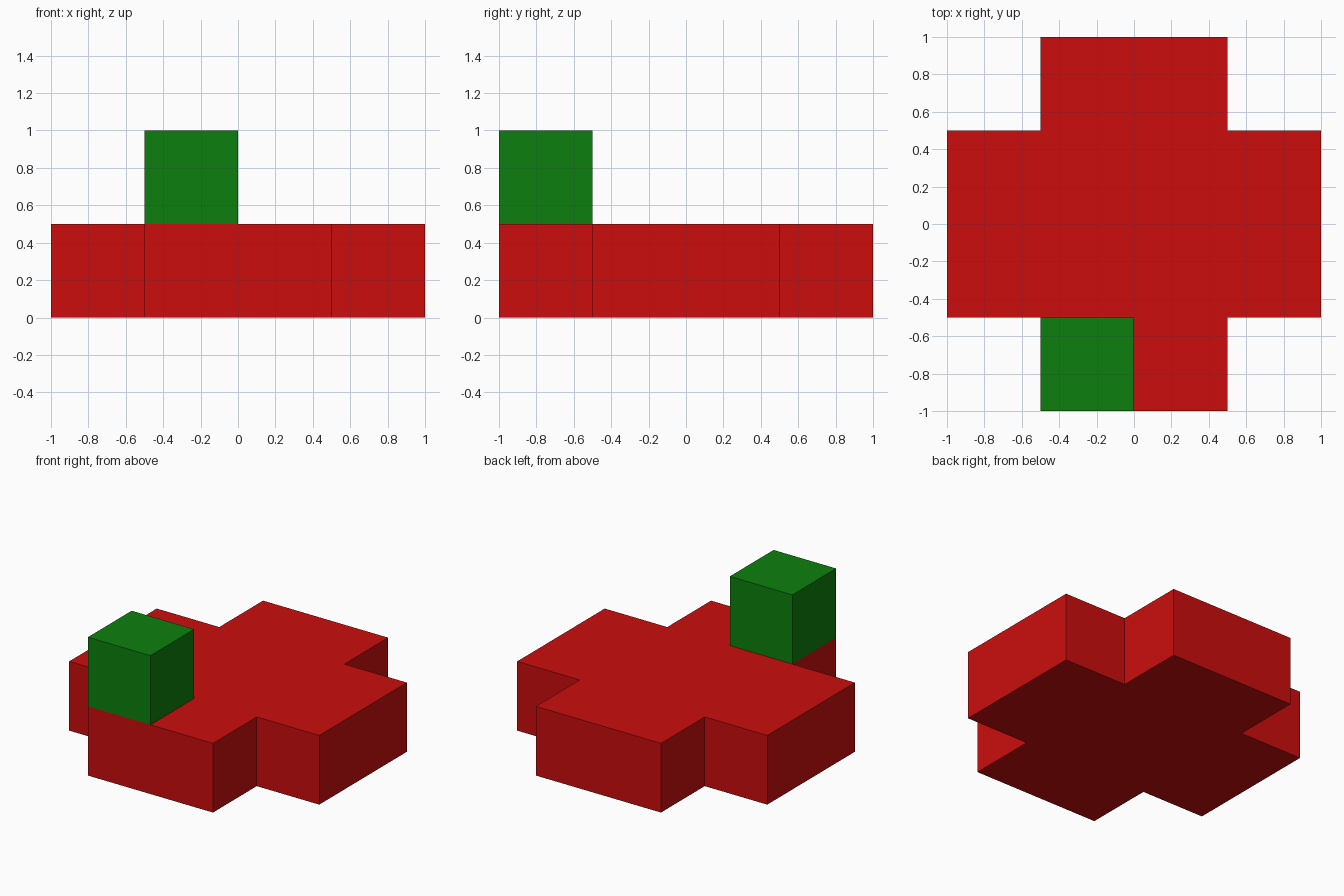
import bpy, bmesh

if "Cube" in bpy.data.objects:
    bpy.data.objects.remove(bpy.data.objects["Cube"])


def material(name, rgb):
    mat = bpy.data.materials.new(name)
    mat.diffuse_color = (*rgb, 1.0)
    return mat


def prism(name, outline, z0, z1, mat):
    """Extrude a counter-clockwise xy outline from z0 up to z1."""
    bm = bmesh.new()
    face = bm.faces.new([bm.verts.new((x, y, z0)) for x, y in outline])
    ext = bmesh.ops.extrude_face_region(bm, geom=[face], use_keep_orig=True)
    top = [g for g in ext["geom"] if isinstance(g, bmesh.types.BMVert)]
    bmesh.ops.translate(bm, verts=top, vec=(0, 0, z1 - z0))
    bmesh.ops.recalc_face_normals(bm, faces=bm.faces)
    mesh = bpy.data.meshes.new(name)
    bm.to_mesh(mesh)
    bm.free()
    mesh.materials.append(mat)
    obj = bpy.data.objects.new(name, mesh)
    bpy.context.collection.objects.link(obj)
    return obj


red = material("red", (0.604, 0.004, 0.004))
green = material("green", (0.212, 0.004, 0.004 ** 1.0))

# Plus-shaped base: one arm's three corners, turned a quarter at a time
arm = [(1.0, -0.5), (1.0, 0.5), (0.5, 0.5)]
cross = []
for _ in range(4):
    cross += arm
    arm = [(-y, x) for x, y in arm]
prism("cross_base", cross, 0.0, 0.5, red)

# Small block on the front arm
green.diffuse_color = (0.004, 0.212, 0.004, 1.0)
prism("corner_block", [(-0.5, -1.0), (0.0, -1.0), (0.0, -0.5), (-0.5, -0.5)],
      0.5, 1.0, green)

for m in bpy.data.materials:
    if m.users and not m.is_grease_pencil:
        m.use_nodes = True
        m.node_tree.nodes["Principled BSDF"].inputs["Base Color"].default_value = m.diffuse_color
